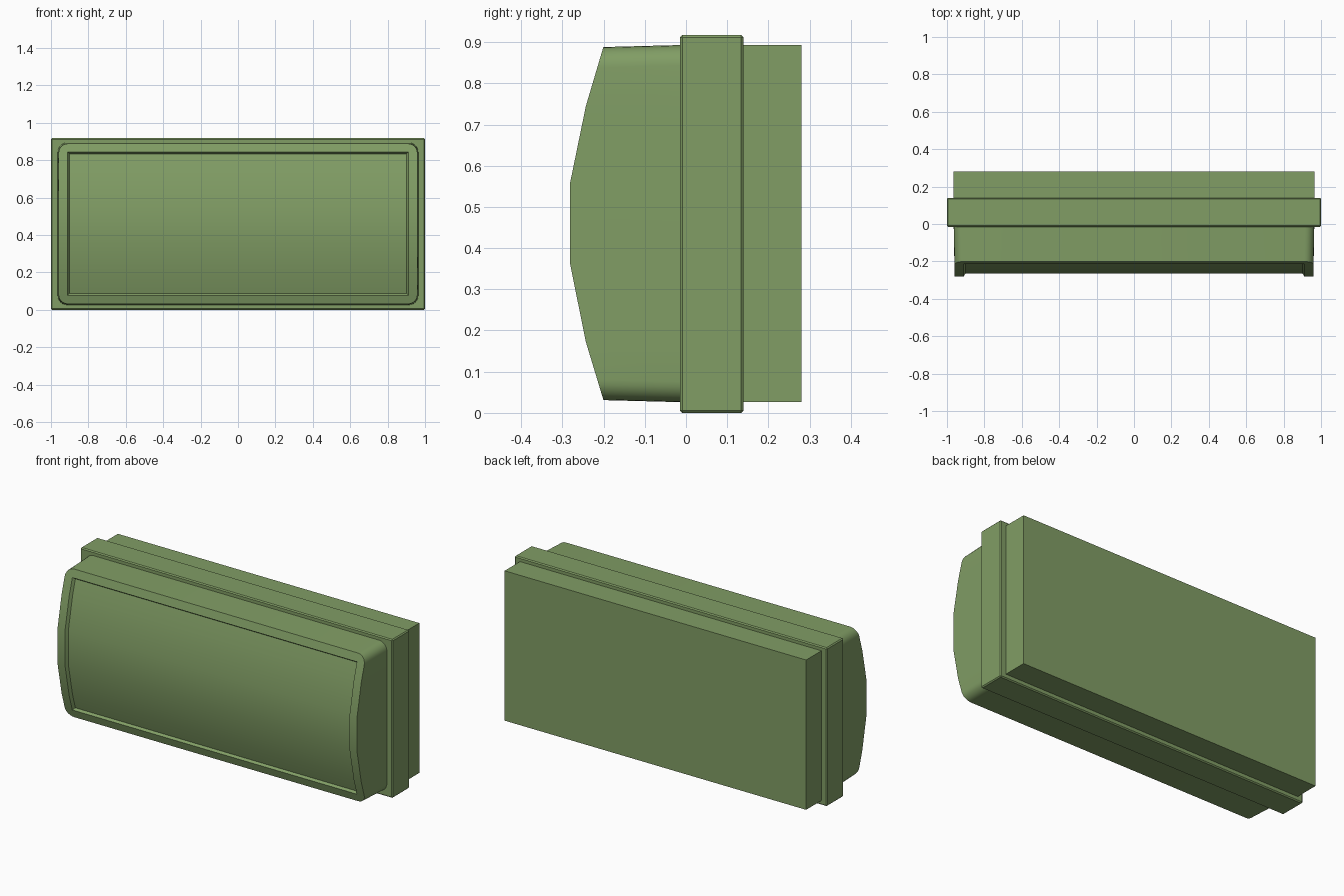
import bpy, bmesh, math

if "Cube" in bpy.data.objects:
    bpy.data.objects.remove(bpy.data.objects["Cube"])

green = bpy.data.materials.new("green_paint")
green.diffuse_color = (0.22, 0.34, 0.13, 1)
green.use_nodes = True
green.node_tree.nodes["Principled BSDF"].inputs["Base Color"].default_value = green.diffuse_color

ROWS = [0.172, 0.36, 0.56, 0.745]                      # creases of the bowed front
BOW = [(0.03, -0.2), (0.172, -0.243), (0.36, -0.281),
       (0.56, -0.281), (0.745, -0.243), (0.89, -0.2)]
ARC = 6                                                # segments per rounded corner


def bow(z):
    z = min(max(z, BOW[0][0]), BOW[-1][0])
    for (z0, y0), (z1, y1) in zip(BOW, BOW[1:]):
        if z <= z1:
            return y0 + (y1 - y0) * (z - z0) / (z1 - z0)


def box(name, hw, y0, y1, z0, z1, bevel=0):
    bm = bmesh.new()
    bmesh.ops.create_cube(bm, size=1)
    for v in bm.verts:
        v.co = (v.co.x * 2 * hw, (y0 + y1) / 2 + v.co.y * (y1 - y0),
                (z0 + z1) / 2 + v.co.z * (z1 - z0))
    if bevel:
        bmesh.ops.bevel(bm, geom=bm.edges[:], offset=bevel, segments=1, affect='EDGES')
    return finish(name, bm)


def finish(name, bm):
    bmesh.ops.recalc_face_normals(bm, faces=bm.faces[:])
    me = bpy.data.meshes.new(name)
    bm.to_mesh(me)
    bm.free()
    ob = bpy.data.objects.new(name, me)
    bpy.context.collection.objects.link(ob)
    me.materials.append(green)
    return ob


def ring(bm, hw, z0, z1, r, depth):
    """Rounded rectangle loop; right half bottom to top, then the left half mirrored."""
    right = []
    for i in range(ARC + 1):
        a = -math.pi / 2 + math.pi / 2 * i / ARC
        right.append((hw - r + r * math.cos(a), z0 + r + r * math.sin(a)))
    right += [(hw, z) for z in ROWS]
    for i in range(ARC + 1):
        a = math.pi / 2 * i / ARC
        right.append((hw - r + r * math.cos(a), z1 - r + r * math.sin(a)))
    pts = right + [(-x, z) for x, z in reversed(right)]
    return [bm.verts.new((x, depth(z), z)) for x, z in pts]


# wall-side box and flange
box("back_box", 0.965, 0.13, 0.28, 0.026, 0.893)
box("flange", 1.0, -0.015, 0.14, 0.0, 0.917, 0.006)

# front housing: tapered sides, bowed rim, recessed panel
bm = bmesh.new()
rings = [ring(bm, 0.964, 0.026, 0.893, 0.05, lambda z: -0.01),
         ring(bm, 0.959, 0.031, 0.888, 0.05, bow),
         ring(bm, 0.911, 0.077, 0.843, 0.0, bow),
         ring(bm, 0.901, 0.087, 0.833, 0.0, lambda z: bow(z) + 0.017)]
n = len(rings[0])
for a, b in zip(rings, rings[1:]):
    for i in range(n):
        j = (i + 1) % n
        bm.faces.new((a[i], a[j], b[j], b[i]))
# panel strips and back cap
p = rings[-1]
for i in range(ARC, ARC + len(ROWS) + 1):
    bm.faces.new((p[i], p[i + 1], p[n - 2 - i], p[n - 1 - i]))
bm.faces.new(rings[0])
bmesh.ops.remove_doubles(bm, verts=bm.verts[:], dist=1e-5)
housing = finish("front_housing", bm)

bpy.context.view_layer.objects.active = housing
housing.select_set(True)
bpy.ops.object.shade_smooth_by_angle(angle=math.radians(30))
